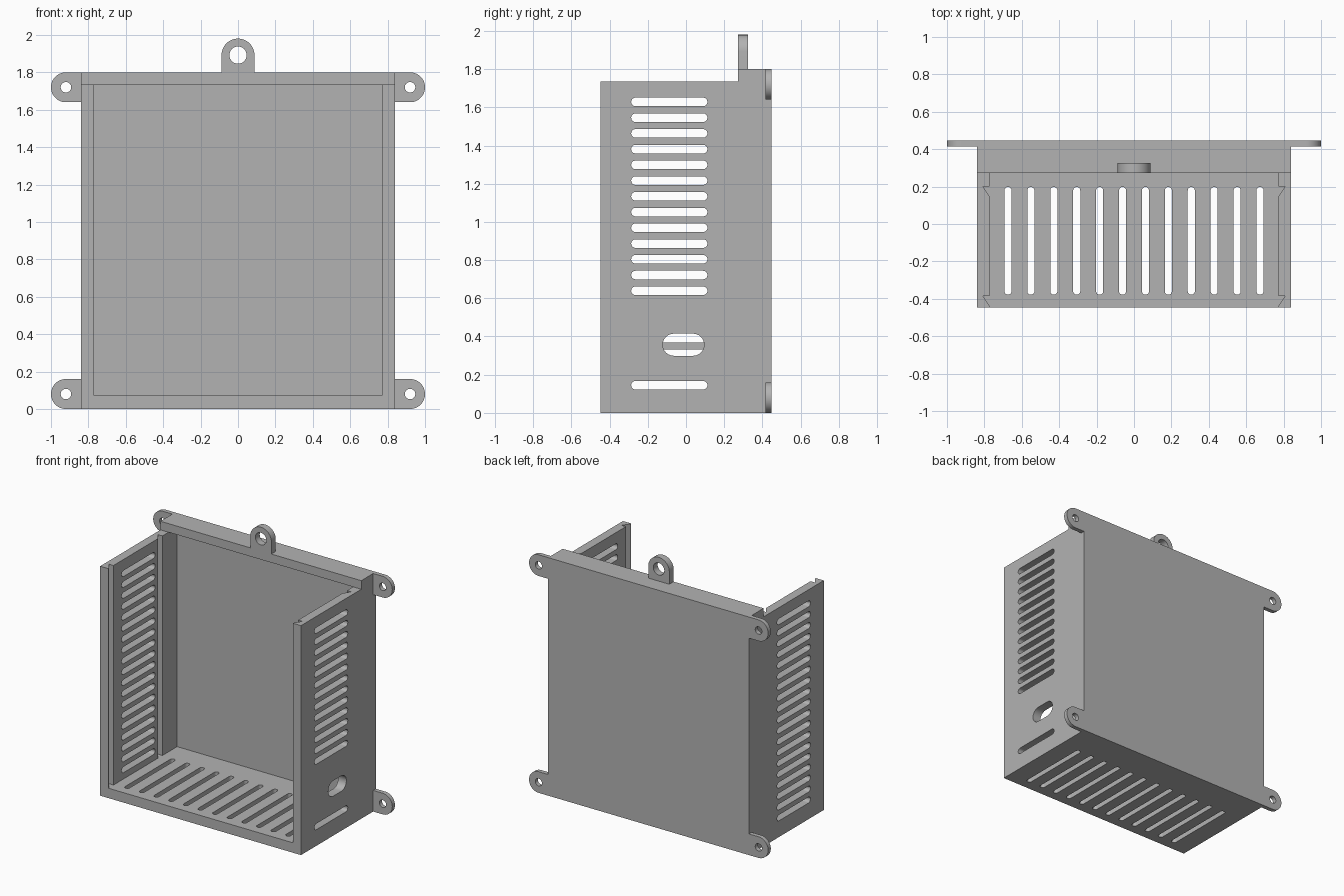
import bpy, bmesh
from math import sin, cos, pi

cube = bpy.data.objects.get("Cube")
if cube:
    bpy.data.objects.remove(cube)

grey = bpy.data.materials.new("plain_grey")
grey.use_nodes = True
colour = (0.45, 0.45, 0.45, 1)
grey.diffuse_color = colour
grey.node_tree.nodes["Principled BSDF"].inputs["Base Color"].default_value = colour

PLACE = {"x": lambda u, v, w: (w, u, v),
         "y": lambda u, v, w: (u, w, v),
         "z": lambda u, v, w: (u, v, w)}


def prisms(name, outlines, axis, lo, hi):
    """One object holding an extrusion of each outline along the axis."""
    bm = bmesh.new()
    for outline in outlines:
        base = bm.faces.new([bm.verts.new(PLACE[axis](u, v, lo)) for u, v in outline])
        top = bmesh.ops.extrude_face_region(bm, geom=[base])["geom"]
        offset = PLACE[axis](0, 0, hi - lo)
        bmesh.ops.translate(bm, vec=offset,
                            verts=[g for g in top if isinstance(g, bmesh.types.BMVert)])
    bmesh.ops.recalc_face_normals(bm, faces=bm.faces)
    mesh = bpy.data.meshes.new(name)
    bm.to_mesh(mesh)
    bm.free()
    mesh.materials.append(grey)
    obj = bpy.data.objects.new(name, mesh)
    bpy.context.collection.objects.link(obj)
    return obj


def cut(obj, cutter):
    """Subtract the cutter, bake the result and discard the cutter."""
    cutter.hide_render = True
    mod = obj.modifiers.new("cut", "BOOLEAN")
    mod.operation, mod.solver, mod.object = "DIFFERENCE", "EXACT", cutter
    graph = bpy.context.evaluated_depsgraph_get()
    mesh = bpy.data.meshes.new_from_object(obj.evaluated_get(graph))
    obj.modifiers.clear()
    obj.data = mesh
    bpy.data.objects.remove(cutter)


def arc(cu, cv, r, start, end, steps):
    angles = [start + (end - start) * i / steps for i in range(steps + 1)]
    return [(cu + r * cos(a), cv + r * sin(a)) for a in angles]


def circle(cu, cv, r):
    return arc(cu, cv, r, 0, 2 * pi, 32)[:-1]


def slot(u0, u1, v, r):
    return arc(u1 - r, v, r, -pi / 2, pi / 2, 12) + arc(u0 + r, v, r, pi / 2, 3 * pi / 2, 12)


def rounded(obj):
    bpy.ops.object.select_all(action="DESELECT")
    obj.select_set(True)
    bpy.context.view_layer.objects.active = obj
    bpy.ops.object.shade_smooth_by_angle(angle=pi / 6)


W, IN, D, BACK = 0.84, 0.772, 0.447, 0.375    # half width, inner half width, half depth, back panel
FLOOR, RIM, TOP, BAR = 0.075, 1.735, 1.8, 0.273

# Case with a raised bar along the top of the back
case = prisms("case", [[(-D, 0), (D, 0), (D, TOP), (BAR, TOP), (BAR, RIM), (-D, RIM)]], "x", -W, W)
cut(case, prisms("cavity_cutter", [[(-1, FLOOR), (BACK, FLOOR), (BACK, RIM), (BAR, RIM),
                                    (0.2, 2), (-1, 2)]], "x", -IN, IN))

# Undercut grooves for sliding panels, two in each side wall
for side in (-1, 1):
    for y in (-0.385, 0.2):
        tri = [(side * 0.808, y), (side * 0.76, y), (side * 0.76, y - 0.072)]
        cut(case, prisms("groove_cutter", [tri], "z", FLOOR, 1.9))

# Side vents: a full column on the right, a shorter one and a cable hole on the left
rows = [0.145 + 0.0824 * i for i in range(19)]
vent = lambda z: slot(-0.287, 0.112, z, 0.0225)
cut(case, prisms("right_vent_cutter", [vent(z) for z in rows], "x", -0.9, -0.7))
left = [vent(z) for z in rows[:1] + rows[6:]] + [slot(-0.122, 0.095, 0.357, 0.058)]
cut(case, prisms("left_vent_cutter", left, "x", 0.7, 0.9))

# Floor vents, running front to back
columns = [(i - 5.5) * 0.1225 for i in range(12)]
floor_slots = [[(u, v) for v, u in slot(-0.378, 0.198, x, 0.019)] for x in columns]
cut(case, prisms("floor_vent_cutter", floor_slots, "z", -0.1, 0.2))
rounded(case)

# Four mounting ears level with the back
for side, side_name in ((-1, "right"), (1, "left")):
    for z, level in ((0.08, "lower"), (1.72, "upper")):
        shape = [(W, z - 0.08)] + arc(0.92, z, 0.08, -pi / 2, pi / 2, 24) + [(W, z + 0.08)]
        ear = prisms(f"{level}_{side_name}_ear", [[(side * u, v) for u, v in shape]], "y", 0.415, D)
        cut(ear, prisms("hole_cutter", [circle(side * 0.92, z, 0.028)], "y", 0.3, 0.6))
        rounded(ear)

# Hanging loop on the bar
loop = prisms("hanging_loop", [[(-0.088, TOP), (0.088, TOP)] + arc(0, 1.892, 0.088, 0, pi, 32)],
              "y", BAR, 0.325)
cut(loop, prisms("hole_cutter", [circle(0, 1.892, 0.046)], "y", 0.1, 0.5))
rounded(loop)
